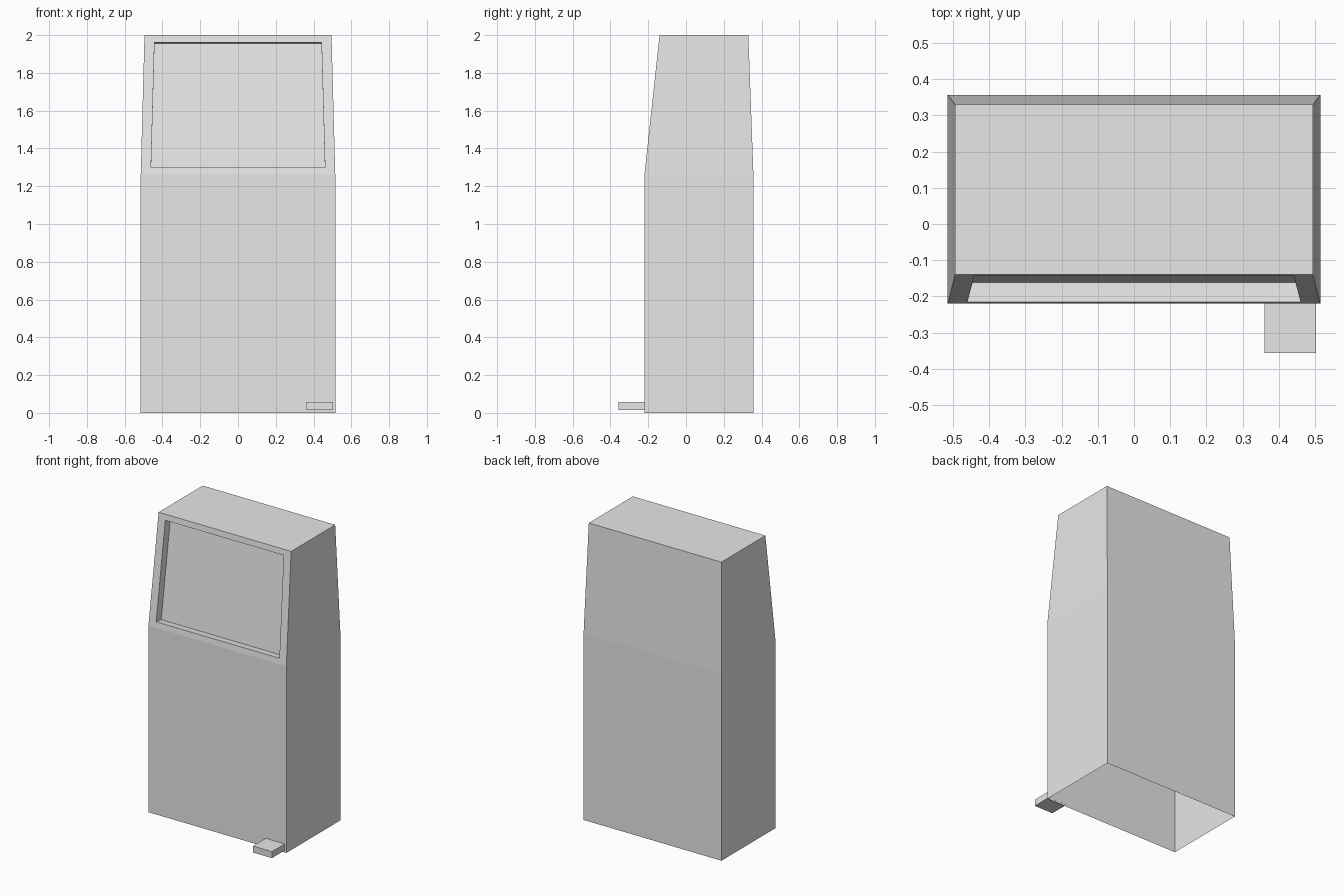
import bpy
import bmesh
from mathutils import Vector

cube = bpy.data.objects.get("Cube")
if cube:
    bpy.data.objects.remove(cube, do_unlink=True)

grey = bpy.data.materials.new("light_grey")
grey.use_nodes = True
grey.diffuse_color = (0.8, 0.8, 0.8, 1)
grey.node_tree.nodes["Principled BSDF"].inputs["Base Color"].default_value = (0.8, 0.8, 0.8, 1)


def finish(bm, name):
    mesh = bpy.data.meshes.new(name)
    bm.to_mesh(mesh)
    bm.free()
    mesh.materials.append(grey)
    obj = bpy.data.objects.new(name, mesh)
    bpy.context.collection.objects.link(obj)
    return obj


# Cabinet: rectangular shell, open underneath, tapering above the waist
# Each level is (half width, front y, back y, height)
levels = [(0.515, -0.22, 0.357, 0.0),
          (0.515, -0.22, 0.357, 1.26),
          (0.495, -0.14, 0.33, 2.0)]
bm = bmesh.new()
rings = []
for w, front, back, z in levels:
    corners = [(-w, front), (w, front), (w, back), (-w, back)]
    rings.append([bm.verts.new((x, y, z)) for x, y in corners])
for low, high in zip(rings, rings[1:]):
    for i in range(4):
        j = (i + 1) % 4
        bm.faces.new((low[i], low[j], high[j], high[i]))
bm.faces.new(rings[-1])
bm.normal_update()

# Recessed display panel in the sloping upper front
panel = min((f for f in bm.faces if f.calc_center_median().z > 1.3),
            key=lambda f: f.normal.y)
bmesh.ops.inset_individual(bm, faces=[panel], thickness=0.055)
for v in panel.verts:
    v.co.x *= 0.968
depth = -0.055 * panel.normal
walls = bmesh.ops.extrude_discrete_faces(bm, faces=[panel])
bmesh.ops.translate(bm, verts=walls["faces"][0].verts, vec=depth)
finish(bm, "cabinet")

# Small pedal at the foot of the front
bm = bmesh.new()
bmesh.ops.create_cube(bm, size=1)
bmesh.ops.scale(bm, verts=bm.verts, vec=Vector((0.142, 0.137, 0.044)))
bmesh.ops.translate(bm, verts=bm.verts, vec=Vector((0.432, -0.288, 0.036)))
finish(bm, "foot_pedal")
